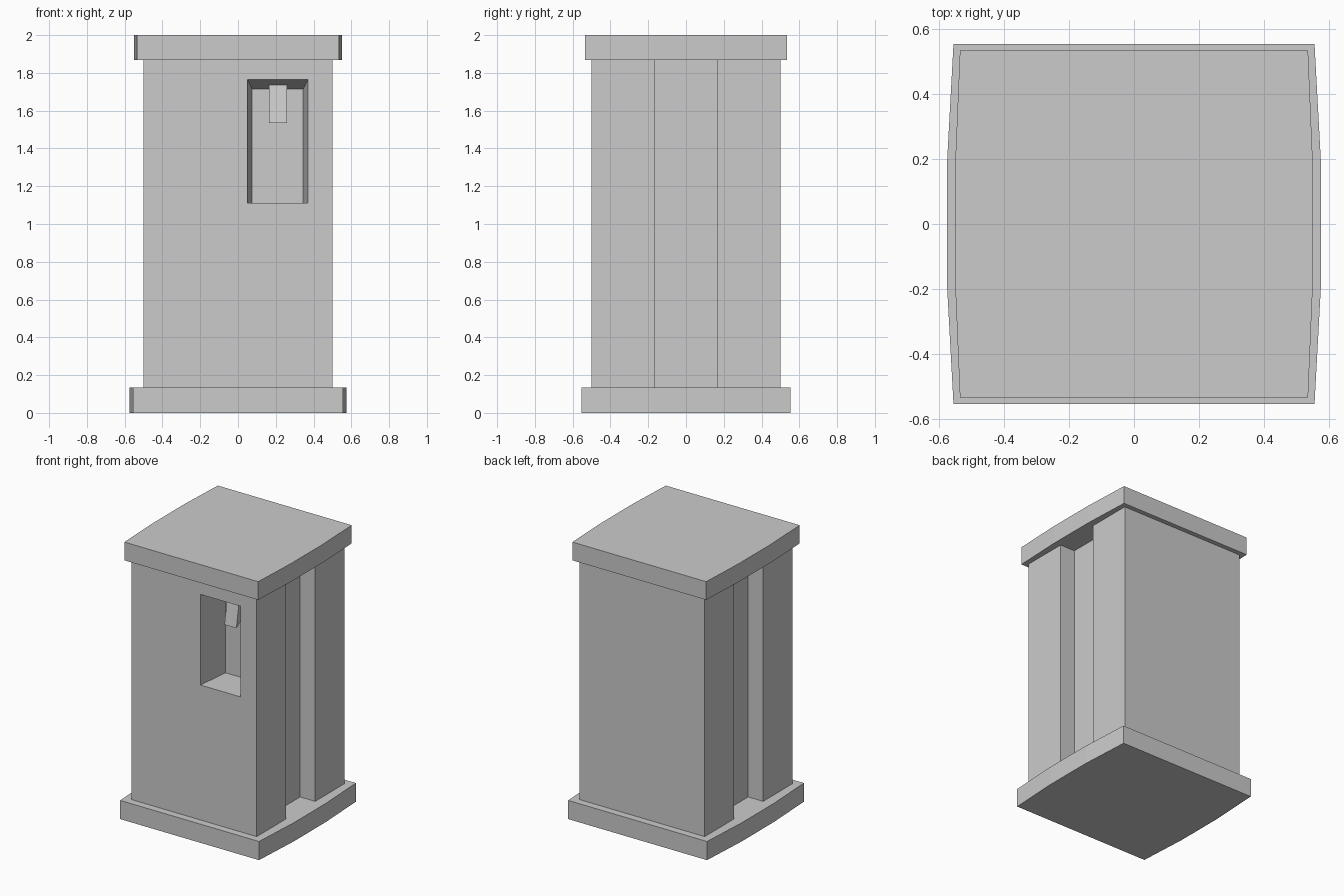
import bpy, bmesh

if "Cube" in bpy.data.objects:
    bpy.data.objects.remove(bpy.data.objects["Cube"])


def loft(name, bottom, top):
    """Solid between two matching point loops."""
    n = len(bottom)
    bm = bmesh.new()
    a = [bm.verts.new(p) for p in bottom]
    b = [bm.verts.new(p) for p in top]
    bm.faces.new(a[::-1])
    bm.faces.new(b)
    for i in range(n):
        j = (i + 1) % n
        bm.faces.new((a[i], a[j], b[j], b[i]))
    bmesh.ops.recalc_face_normals(bm, faces=bm.faces)
    mesh = bpy.data.meshes.new(name)
    bm.to_mesh(mesh)
    bm.free()
    obj = bpy.data.objects.new(name, mesh)
    bpy.context.collection.objects.link(obj)
    return obj


def prism(name, outline, z0, z1):
    return loft(name, [(x, y, z0) for x, y in outline],
                [(x, y, z1) for x, y in outline])


def both_sides(right):
    """Mirror a right-hand outline (front to back) onto the left."""
    return right + [(-x, y) for x, y in reversed(right)]


# Plinth and cap, with gently bowed sides
prism("base_slab", both_sides([(.555, -.553), (.575, -.184),
                               (.575, .184), (.555, .553)]), 0, .135)
prism("top_slab", both_sides([(.535, -.534), (.55, -.178),
                              (.55, .178), (.535, .534)]), 1.868, 2)

# Body with a vertical channel down each side
G, D = .167, .38
body = prism("body", both_sides([(.5, -.5), (.5, -G), (D, -G),
                                 (D, G), (.5, G), (.5, .5)]), .135, 1.868)


# Tapered recess cut into the front, flat at its sill
def recess_loop(y):
    t = (y + .5) / .25
    x0, x1 = .05 + .025 * t, .37 - .025 * t
    z1 = 1.765 - .05 * t
    return [(x0, y, 1.11), (x1, y, 1.11), (x1, y, z1), (x0, y, z1)]


cutter = loft("recess_cutter", recess_loop(-.6), recess_loop(-.25))
cutter.hide_render = True
cutter.hide_set(True)
cut = body.modifiers.new("recess", "BOOLEAN")
cut.operation = "DIFFERENCE"
cut.solver = "EXACT"
cut.object = cutter

# Small slanted spout hanging from the recess ceiling
spout = [(-.39, 1.535), (-.34, 1.565), (-.305, 1.735), (-.355, 1.737)]
loft("spout", [(.165, y, z) for y, z in spout],
     [(.26, y, z) for y, z in spout])
